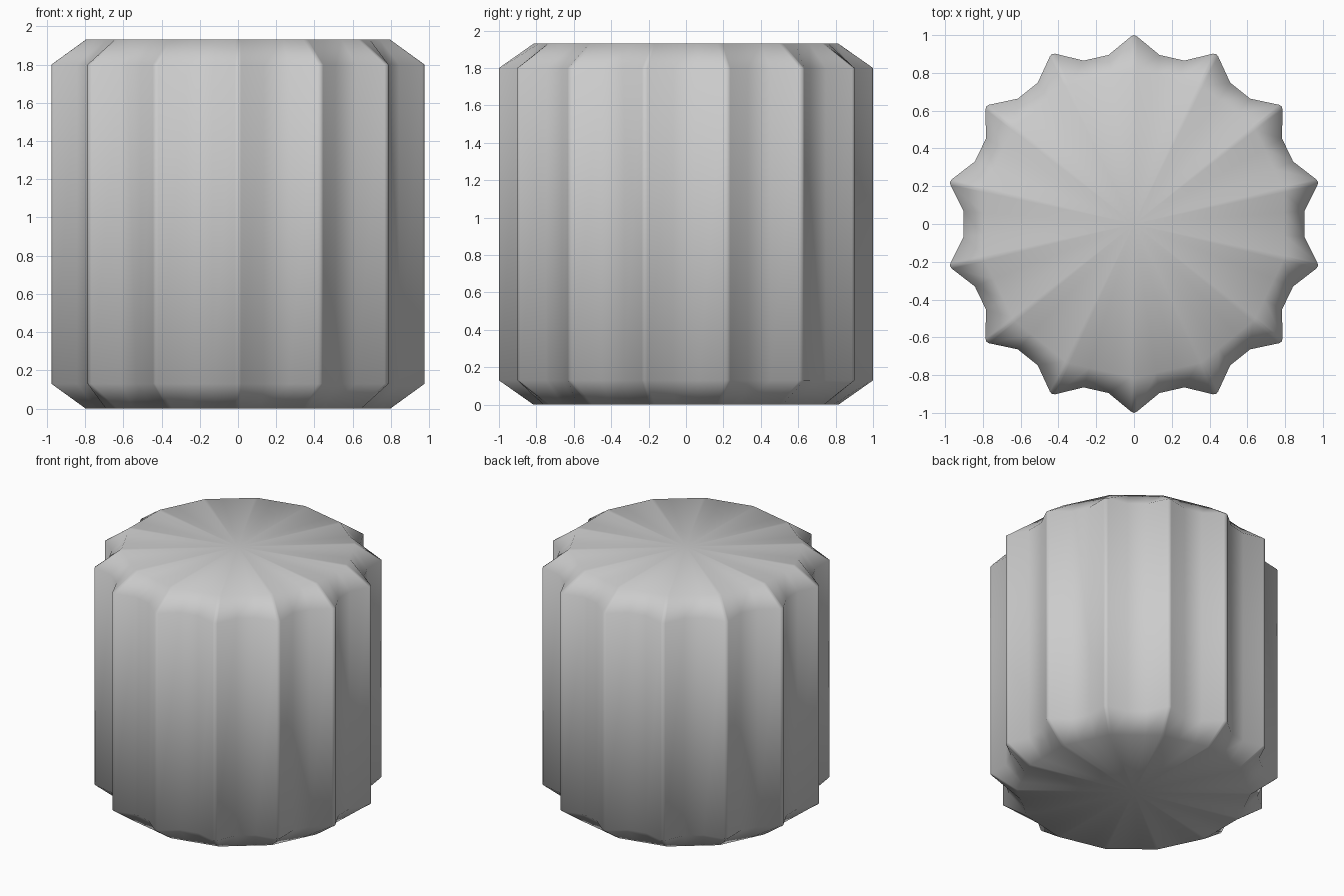
import bpy, bmesh
from math import sin, cos, tau

if "Cube" in bpy.data.objects:
    bpy.data.objects.remove(bpy.data.objects["Cube"])

TEETH = 14
H, CH = 1.93, 0.13          # height, chamfer height
STEP = tau / TEETH

# one tooth: (angle offset, side radius, cap radius), blunt ridge then two valley points
TOOTH = [(-0.016, 0.993, 0.813), (0, 1.0, 0.815), (0.016, 0.993, 0.813),
         (STEP / 3, 0.905, 0.797), (2 * STEP / 3, 0.905, 0.797)]

bm = bmesh.new()


def ring(z, cap):
    verts = []
    for i in range(TEETH):
        for off, side_r, cap_r in TOOTH:
            a = tau / 4 + i * STEP + off
            r = cap_r if cap else side_r
            verts.append(bm.verts.new((r * cos(a), r * sin(a), z)))
    return verts


# chamfered fluted wall
rings = [ring(0, True), ring(CH, False), ring(H - CH, False), ring(H, True)]
n = len(rings[0])
for lo, hi in zip(rings, rings[1:]):
    for i in range(n):
        j = (i + 1) % n
        bm.faces.new((lo[i], lo[j], hi[j], hi[i]))

# flat caps as fans
for loop, z in ((rings[0], 0), (rings[-1], H)):
    c = bm.verts.new((0, 0, z))
    for i in range(n):
        bm.faces.new((loop[i], loop[(i + 1) % n], c))

bmesh.ops.recalc_face_normals(bm, faces=bm.faces)
for f in bm.faces:
    f.smooth = True

mesh = bpy.data.meshes.new("fluted_knob")
bm.to_mesh(mesh)
bm.free()
bpy.context.collection.objects.link(bpy.data.objects.new("fluted_knob", mesh))
